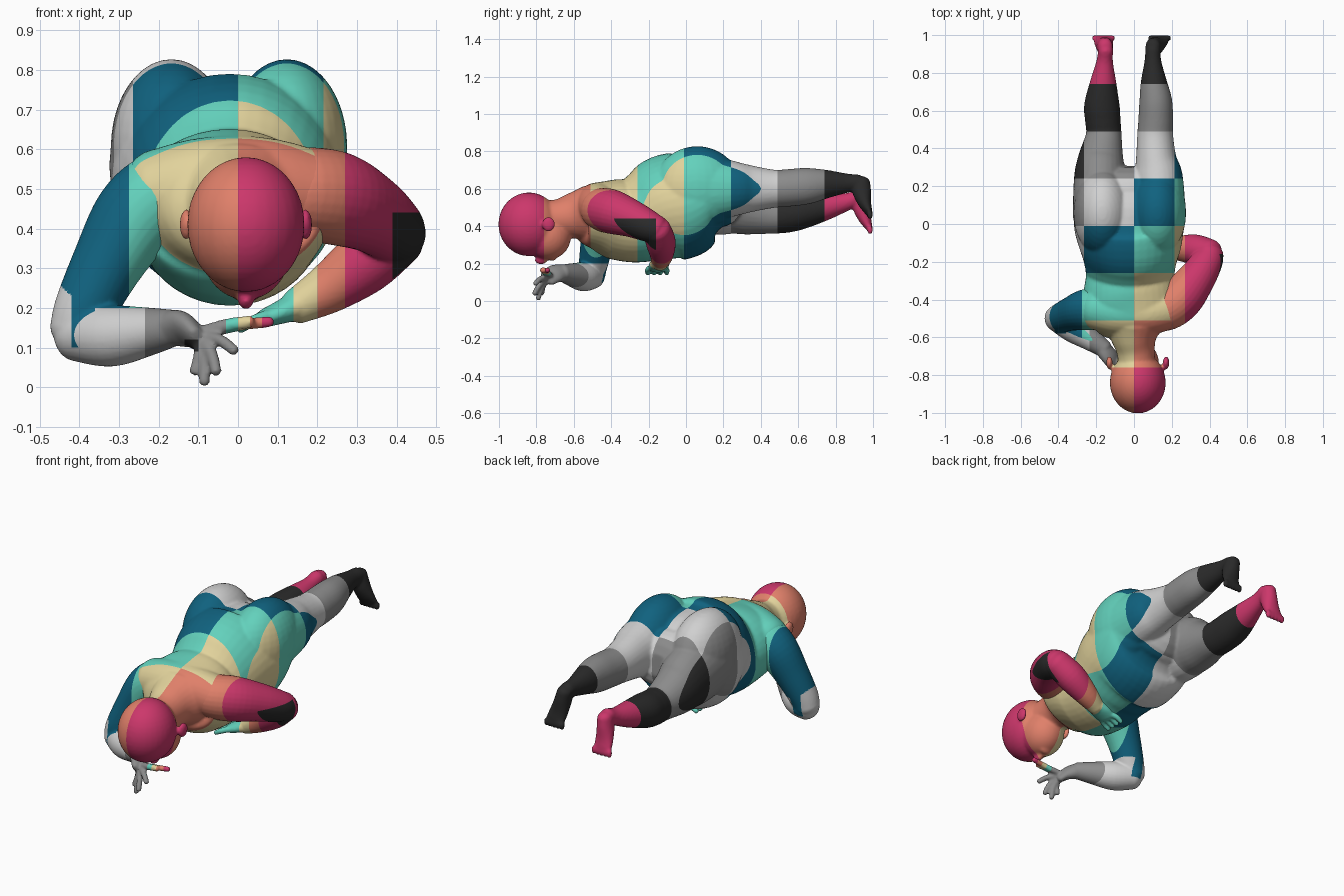
import bpy, bmesh, math
from mathutils import Vector, Matrix

if "Cube" in bpy.data.objects:
    bpy.data.objects.remove(bpy.data.objects["Cube"])

# Palette, in the order the patches follow along the body
PALETTE = [("crimson", "CC376B"), ("coral", "E0806A"), ("sand", "E2D39C"), ("mint", "63D1BC"),
           ("deep teal", "10627F"), ("light grey", "D0D0D0"), ("mid grey", "8B8B8B"), ("charcoal", "2A2A2A")]
CRIMSON, CORAL, SAND, MINT, TEAL, LIGHT, GREY, BLACK = range(8)
MATS = []
for label, code in PALETTE:
    m = bpy.data.materials.new(label)
    rgb = [int(code[i:i + 2], 16) / 255 for i in (0, 2, 4)]
    m.diffuse_color = [((c + 0.055) / 1.055) ** 2.4 for c in rgb] + [1]
    m.use_nodes = True
    m.node_tree.nodes["Principled BSDF"].inputs["Base Color"].default_value = m.diffuse_color
    MATS.append(m)
DOME = [(math.cos(a), math.sin(a)) for a in (0.2, 0.5, 0.85, 1.2)]


def tube(bm, rings, ref=(0, 0, 1), seg=28, steps=5):
    """Smooth closed loft with domed ends; each ring is (x, y, z, side radius, up radius)."""
    R = [Vector(r if len(r) == 5 else (*r, r[3])) for r in rings]
    dense = []
    for i in range(len(R) - 1):
        a, b, c, d = R[max(i - 1, 0)], R[i], R[i + 1], R[min(i + 2, len(R) - 1)]
        for k in range(steps):
            t = k / steps
            dense.append(0.5 * (2 * b + (c - a) * t + (2 * a - 5 * b + 4 * c - d) * t * t
                                + (3 * b - a - 3 * c + d) * t ** 3))
    dense.append(R[-1])
    P = [Vector(d[:3]) for d in dense]
    loops = []

    def ring(p, t, ra, rb):
        side = t.cross(Vector(ref)).normalized()
        up = side.cross(t)
        loops.append([bm.verts.new(p + side * (ra * math.cos(2 * math.pi * j / seg))
                                   + up * (rb * math.sin(2 * math.pi * j / seg))) for j in range(seg)])

    n = len(P)
    tan = [(P[min(i + 1, n - 1)] - P[max(i - 1, 0)]).normalized() for i in range(n)]
    for i in range(n):
        ra, rb = dense[i][3], dense[i][4]
        h = min(ra, rb) * 0.8
        if i == 0:
            for c, s in reversed(DOME):
                ring(P[0] - tan[0] * h * s, tan[0], ra * c, rb * c)
        ring(P[i], tan[i], ra, rb)
        if i == n - 1:
            for c, s in DOME:
                ring(P[i] + tan[i] * h * s, tan[i], ra * c, rb * c)
    for A, B in zip(loops, loops[1:]):
        for j in range(seg):
            bm.faces.new((A[j], A[(j + 1) % seg], B[(j + 1) % seg], B[j]))
    bm.faces.new(loops[0])
    bm.faces.new(loops[-1])


def ball(bm, c, r):
    bmesh.ops.create_uvsphere(bm, u_segments=32, v_segments=20, radius=1,
                              matrix=Matrix.Translation(c) @ Matrix.Diagonal((*r, 1)))


def finish(name, bm, rule, xs, ys, zs=(), voxel=0.008, smooth=6):
    """Fuse the pieces, cut along the patch borders and colour by rule."""
    bmesh.ops.recalc_face_normals(bm, faces=bm.faces)
    me = bpy.data.meshes.new(name)
    bm.to_mesh(me)
    ob = bpy.data.objects.new(name, me)
    bpy.context.collection.objects.link(ob)
    rm = ob.modifiers.new("fuse", 'REMESH')
    rm.mode, rm.voxel_size = 'VOXEL', voxel
    sm = ob.modifiers.new("soften", 'SMOOTH')
    sm.factor, sm.iterations = 0.5, smooth
    dg = bpy.context.evaluated_depsgraph_get()
    done = bpy.data.meshes.new_from_object(ob.evaluated_get(dg))
    ob.modifiers.clear()
    ob.data = done
    done.materials.clear()
    for m in MATS:
        done.materials.append(m)
    b = bmesh.new()
    b.from_mesh(done)
    for axis, cuts in enumerate((xs, ys, zs)):
        for v in cuts:
            co, no = Vector(), Vector()
            co[axis], no[axis] = v, 1
            bmesh.ops.bisect_plane(b, geom=b.verts[:] + b.edges[:] + b.faces[:],
                                   dist=1e-5, plane_co=co, plane_no=no)
    for f in b.faces:
        f.material_index = rule(*f.calc_center_median()) % 8
        f.smooth = True
    b.to_mesh(done)


# ---- Body: torso, neck, head, hips and legs
bm = bmesh.new()
tube(bm, [(0, -.57, .465, .12, .12), (-.01, -.53, .46, .2, .16), (-.01, -.47, .455, .25, .185),
          (-.02, -.38, .44, .25, .215), (-.02, -.28, .42, .235, .215), (-.02, -.2, .45, .245, .25),
          (-.02, -.1, .495, .275, .285), (-.025, 0, .515, .293, .28), (-.025, .1, .55, .29, .225),
          (-.025, .18, .56, .26, .165)], seg=40)
tube(bm, [(.02, -.8, .43, .1, .1), (.01, -.68, .44, .1, .105), (0, -.6, .455, .125, .125),
          (0, -.53, .465, .17, .15)])
tube(bm, [(-.2, -.45, .49, .11), (-.08, -.47, .51, .12), (.06, -.47, .51, .12), (.18, -.45, .49, .11)])  # shoulders
ball(bm, (.02, -.84, .41), (.148, .163, .17))          # skull
ball(bm, (.02, -.74, .345), (.112, .125, .125))        # jaw
ball(bm, (.02, -.775, .22), (.02, .035, .024))         # nose
ball(bm, (.02, -.715, .23), (.035, .02, .016))         # lips
for x in (-.13, .17):                                  # ears
    ball(bm, (x, -.735, .41), (.017, .035, .04))
for x in (-.168, .123):                                # buttocks
    ball(bm, (x, .06, .605), (.153, .235, .222))
tube(bm, [(-.18, .05, .56, .145, .2), (-.18, .25, .52, .137, .17), (-.175, .35, .485, .12, .135),
          (-.16, .47, .457, .095, .098), (-.165, .55, .462, .094, .095), (-.17, .63, .478, .094, .09),
          (-.163, .75, .503, .07, .07), (-.155, .86, .53, .044, .047), (-.15, .92, .555, .04, .04)])
tube(bm, [(.135, .05, .6, .14, .2), (.128, .25, .6, .13, .15), (.117, .35, .6, .107, .125),
          (.112, .47, .6, .095, .102), (.115, .55, .605, .092, .1), (.115, .65, .615, .087, .097),
          (.105, .75, .625, .07, .077), (.1, .86, .63, .045, .052), (.1, .92, .635, .04, .042)])
for x, out, z in ((-.152, -.01, .575), (.1, .035, .655)):   # feet, toes hanging down
    tube(bm, [(x, .94, z - .02, .04, .045), (x + out * .3, .94, z - .07, .044, .05),
              (x + out * .7, .955, z - .13, .05, .036), (x + out, .975, z - .175, .054, .022)], ref=(0, 1, 0))
    for i in range(5):
        ball(bm, (x + out + (i - 2) * .024, .984, z - .195), (.014, .016, .024))

XS, YS = (-.265, 0, .215), [k * .25 - 1.01 for k in range(1, 8)]


def patches(x, y, z):
    if abs(x - .02) > .135 and -.8 < y < -.69:          # ears follow the head
        return CRIMSON if x > 0 else CORAL
    return sum(y > v for v in YS) + 2 - sum(x > v for v in XS)


finish("body", bm, patches, XS, YS)

# ---- Bent arm with the hand below the face
bm = bmesh.new()
tube(bm, [(-.12, -.45, .49, .1), (-.19, -.45, .485, .11), (-.26, -.455, .425, .108), (-.33, -.475, .31, .09),
          (-.385, -.495, .2, .078), (-.405, -.5, .145, .07)], ref=(0, 1, 0))
tube(bm, [(-.405, -.5, .135, .07), (-.32, -.55, .13, .078), (-.23, -.61, .14, .062), (-.16, -.66, .15, .046)])
tube(bm, [(-.17, -.655, .15, .045, .045), (-.13, -.7, .145, .055, .034), (-.1, -.74, .12, .048, .024)], ref=(1, 0, .6))
for tip, r in (((-.085, -.79, .014), .014), ((-.055, -.81, .04), .014), ((-.01, -.805, .093), .014),
               ((-.11, -.77, .04), .013), ((.03, -.765, .165), .016), ((.08, -.74, .165), .014)):
    mid = [(a + b) / 2 + c for a, b, c in zip((-.11, -.72, .13), tip, (.012, -.012, .008))]
    tube(bm, [(-.11, -.72, .13, r * 1.2), (*mid, r * 1.1), (*tip, r)], ref=(.3, .2, 1), seg=12)


def left_rule(x, y, z):
    if z > .2 and x > -.45 + max(0, .26 - z) or (z > .1 and -.42 < x < -.36 and y > -.58):
        return MINT if x > -.275 else TEAL
    if x > -.03 and z > .125:                           # mixed finger tips
        return (MINT, SAND, CORAL, CRIMSON)[int((x + .03) / .03) % 4]
    if -.135 < x < -.1 and .09 < z < .12 and y < -.7:
        return BLACK
    return GREY if x > -.235 else LIGHT


finish("left_arm", bm, left_rule, (-.42, -.36, -.275, -.235, -.135, -.1, -.03, 0, .03, .06),
       (-.58,), (.09, .1, .12, .125, .2), .006, 4)

# ---- Folded arm with the hand under the belly
bm = bmesh.new()
tube(bm, [(.1, -.46, .49, .1), (.17, -.45, .49, .115), (.25, -.39, .475, .118), (.33, -.29, .44, .1),
          (.385, -.2, .4, .085), (.4, -.16, .385, .075)])
tube(bm, [(.4, -.155, .38, .075), (.32, -.135, .315, .08), (.23, -.13, .25, .064), (.15, -.14, .205, .046)])
tube(bm, [(.16, -.14, .21, .045, .04), (.11, -.145, .19, .055, .03), (.07, -.15, .175, .052, .024)])
for i in range(4):
    y = -.205 + i * .034
    tube(bm, [(.07, -.15 + (y + .15) * .7, .178, .017), (.035, y, .165, .015), (.005, y, .148, .013)], seg=12)


def right_rule(x, y, z):
    if x > .39 and z < .44 and y < -.16:                # elbow patch
        return BLACK
    if x > .27:
        return CRIMSON
    if z > .32 or x > .2:
        return CORAL
    return SAND if x > .14 else MINT


finish("right_arm", bm, right_rule, (.14, .2, .27, .39), (-.16,), (.32, .44), .006, 4)
